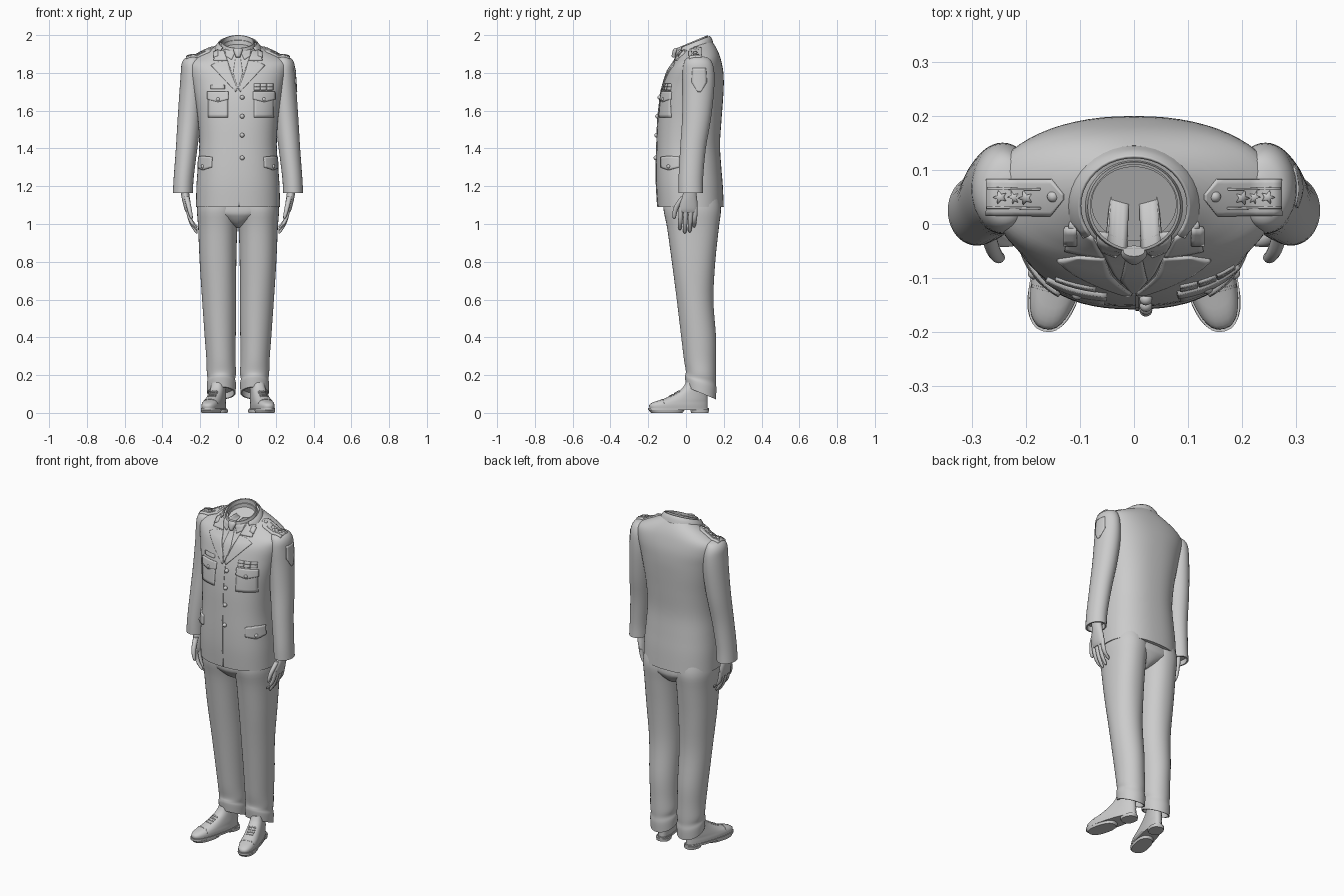
import bpy, bmesh, math
from mathutils import Vector, Matrix
from mathutils.bvhtree import BVHTree

if "Cube" in bpy.data.objects:
    bpy.data.objects.remove(bpy.data.objects["Cube"])

TREES = {}


def finish(bm, name, mirror=False, thick=0):
    bmesh.ops.recalc_face_normals(bm, faces=bm.faces)
    me = bpy.data.meshes.new(name)
    bm.to_mesh(me)
    bm.free()
    ob = bpy.data.objects.new(name, me)
    bpy.context.collection.objects.link(ob)
    if thick:
        m = ob.modifiers.new("thickness", 'SOLIDIFY')
        m.thickness, m.offset = thick, 0
    if mirror:
        m = ob.modifiers.new("mirror", 'MIRROR')
        m.use_mirror_merge = False
    return ob


def spline(keys, sub):
    keys = [tuple(k) + (2, 0)[len(k) - 5:] for k in keys]
    out = []
    for i in range(len(keys) - 1):
        a, b, c, d = keys[max(i - 1, 0)], keys[i], keys[i + 1], keys[min(i + 2, len(keys) - 1)]
        for s in range(sub):
            t = s / sub
            out.append([q + .5 * t * (r - p + t * (2 * p - 5 * q + 4 * r - w + t * (3 * (q - r) + w - p)))
                        for p, q, r, w in zip(a, b, c, d)])
    return out + [list(keys[-1])]


def loft(name, keys, seg=40, sub=4, lip=None, taper=0, cap=True, cut=None, xf=None, mirror=False, thick=0):
    """Stack of superellipse rings; key = z, cx, cy, rx, ry, exponent, tilt."""
    rings = spline(keys, sub)
    if lip:  # turn the last edge inward
        k = list(rings[-1])
        rings.append([k[0], k[1], k[2], k[3] * lip[0], k[4] * lip[0], k[5], k[6]])
        rings.append([k[0] + lip[1]] + rings[-1][1:])
    bm = bmesh.new()
    rows = []
    for z, cx, cy, rx, ry, n, tilt in rings:
        row = []
        for i in range(seg):
            a = 2 * math.pi * i / seg
            c, s = math.cos(a), math.sin(a)
            x = rx * math.copysign(abs(c) ** (2 / n), c) * (1 - taper * s)
            y = ry * math.copysign(abs(s) ** (2 / n), s)
            row.append(bm.verts.new((cx + x, cy + y, z + tilt * y)))
        rows.append(row)
    for r, q in zip(rows, rows[1:]):
        for i in range(seg):
            j = (i + 1) % seg
            bm.faces.new((r[i], r[j], q[j], q[i]))
    if cap:
        bm.faces.new(rows[0])
        bm.faces.new(rows[-1])
    if cut is not None:
        bmesh.ops.delete(bm, geom=[v for v in bm.verts if v.co.y < cut], context='VERTS')
    if xf:
        bm.transform(xf)
    TREES[name] = BVHTree.FromBMesh(bm)
    return finish(bm, name, mirror, thick)


def project(p, d, on):
    d = Vector(d).normalized()
    hits = [h for h in (TREES[o].ray_cast(p - d * .5, d) for o in on) if h[0]]
    if hits:
        return min(hits, key=lambda h: h[3])[0]
    return TREES[on[0]].find_nearest(p)[0]


front = (lambda u, v: Vector((u, .03, v)), (0, 1, 0), ["jacket_body"])
top = (lambda u, v: Vector((u, v, 1.85)), (0, 0, -1), ["jacket_body", "sleeve"])
side = (lambda u, v: Vector((.25, u, v)), (-1, 0, 0), ["sleeve"])
hip = (lambda u, v: Vector((.145 + .07 * u, -.135 + .095 * u, v)), (-.81, .585, 0), ["jacket_body"])
instep = (lambda u, v: SHOE @ Vector((u, v, .1)), (0, 0, -1), ["shoe"])


def patch(name, quads, plane, lift, n=6, mirror=False):
    """Thin cloth pieces laid on a surface by projection."""
    to3d, d, on = plane
    bm = bmesh.new()
    for q in quads:
        a, b, c, e = [Vector(p) for p in q]
        g = []
        for i in range(n + 1):
            for j in range(n + 1):
                p = a.lerp(b, i / n).lerp(e.lerp(c, i / n), j / n)
                g.append(bm.verts.new(project(to3d(p.x, p.y), d, on)))
        for i in range(n):
            for j in range(n):
                k = i * (n + 1) + j
                bm.faces.new((g[k], g[k + n + 1], g[k + n + 2], g[k + 1]))
    bmesh.ops.remove_doubles(bm, verts=bm.verts, dist=1e-5)
    return finish(bm, name, mirror, lift * 2)


def rect(u0, u1, v0, v1):
    return [(u0, v0), (u1, v0), (u1, v1), (u0, v1)]


def button(name, u, v, plane, r, mirror=False):
    p = project(plane[0](u, v), plane[1], plane[2])
    bm = bmesh.new()
    bmesh.ops.create_uvsphere(bm, u_segments=16, v_segments=8, radius=r,
                              matrix=Matrix.Translation(p - Vector(plane[1]).normalized() * .003))
    return finish(bm, name, mirror)


# Jacket body: z, half width, front y, back y, exponent, tilt
body = [(1.09, .222, -.15, .2, 2.4, 0), (1.2, .22, -.157, .195, 2.4, 0), (1.3, .213, -.158, .187, 2.4, 0),
        (1.42, .205, -.155, .18, 2.4, 0), (1.55, .212, -.15, .188, 2.4, 0), (1.66, .228, -.138, .196, 2.4, 0),
        (1.74, .245, -.12, .2, 2.3, 0), (1.81, .262, -.097, .197, 2.3, 0), (1.86, .262, -.072, .184, 2.3, .1),
        (1.895, .21, -.056, .168, 2.2, .2), (1.925, .145, -.05, .145, 2, .32), (1.945, .1, -.05, .125, 2, .4)]
loft("jacket_body", [(z, 0, (f + b) / 2, w, (b - f) / 2, n, t) for z, w, f, b, n, t in body],
     seg=64, lip=(.78, -.05))

# Sleeves
loft("sleeve", [(1.888, .235, .062, .015, .025), (1.878, .238, .062, .042, .058), (1.85, .243, .064, .055, .076),
                (1.8, .243, .066, .06, .084), (1.7, .246, .065, .064, .083), (1.55, .258, .055, .062, .076),
                (1.4, .272, .037, .057, .068), (1.25, .287, .026, .053, .065), (1.165, .292, .025, .053, .065)],
     lip=(.85, .03), mirror=True)

# Hands
loft("palm", [(1.22, .285, .022, .026, .034), (1.16, .28, .02, .022, .036), (1.12, .273, .015, .021, .045),
              (1.08, .266, .012, .018, .049), (1.06, .262, .012, .013, .046)], seg=20, mirror=True)
for i, (y, tip) in enumerate([(-.026, .968), (0, .95), (.026, .956), (.049, .982)]):
    loft(f"finger_{i + 1}", [(1.09, .267, y, .012, .013), (1.04, .258, y - .002, .011, .0125),
                             ((1.04 + tip) / 2, .243, y - .005, .01, .0115),
                             (tip + .01, .223, y - .006, .008, .009), (tip, .218, y - .006, .003, .003)],
         seg=12, mirror=True)
loft("thumb", [(1.145, .272, -.012, .014, .016), (1.1, .262, -.045, .013, .015), (1.06, .253, -.06, .011, .012),
               (1.035, .247, -.062, .008, .009), (1.027, .245, -.062, .003, .003)], seg=12, mirror=True)

# Trousers
loft("trouser_seat", [(1.16, 0, .03, .2, .14, 2.3), (1.07, 0, .033, .212, .15, 2.3), (1.035, 0, .035, .16, .14),
                      (1.0, 0, .037, .06, .11), (.98, 0, .037, .015, .07)])
loft("trouser_leg", [(1.16, .1, .03, .105, .14, 2.2), (1.08, .104, .033, .113, .152, 2.2),
                     (.98, .107, .037, .104, .137, 2.2), (.8, .106, .04, .097, .115, 2.2),
                     (.6, .1, .048, .09, .097), (.4, .094, .067, .082, .092), (.28, .09, .074, .077, .085, 2, -.05),
                     (.21, .088, .079, .077, .08, 2, -.15), (.18, .088, .077, .073, .081, 2, -.25),
                     (.155, .088, .078, .077, .083, 2, -.35), (.105, .088, .079, .075, .079, 2, -.42)],
     lip=(.9, .03), mirror=True)

# Shoes, turned outward
SHOE = Matrix.Translation((.115, 0, 0)) @ Matrix.Rotation(.26, 4, 'Z')


def shoe_part(name, rows, taper):
    loft(name, [(z, 0, (f + b) / 2, w, (b - f) / 2, 2.4) for z, f, b, w in rows],
         seg=36, sub=3, taper=taper, xf=SHOE, mirror=True)


shoe_part("shoe", [(.022, -.198, .118, .046), (.042, -.2, .118, .047), (.058, -.175, .118, .045),
                   (.073, -.125, .118, .043), (.1, -.065, .116, .039), (.13, -.02, .114, .036),
                   (.16, .0, .112, .034)], .12)
shoe_part("sole", [(.014, -.206, .124, .05), (.026, -.206, .124, .05)], .12)
shoe_part("front_sole", [(0, -.19, -.02, .045), (.016, -.204, -.01, .048)], 0)
shoe_part("heel", [(0, .03, .122, .039), (.018, .025, .124, .041)], 0)
patch("shoe_laces", [rect(-.02, .02, y, y + .006) for y in (-.09, -.075, -.06, -.045)], instep, .004, 3, True)
patch("shoe_toe_seam", [rect(-.042, .042, -.132, -.127)], instep, .002, 8, True)

# Shirt and tie
loft("shirt_collar", [(1.92, 0, .032, .093, .086, 2, .42), (1.945, 0, .032, .09, .085, 2, .42),
                      (1.965, 0, .032, .086, .083, 2, .42)], lip=(.94, -.05))
patch("shirt_front", [[(0, 1.72), (0, 1.905), (.075, 1.915), (0, 1.72)]], front, .002, 8, True)
patch("shirt_collar_wing", [[(.008, 1.92), (.07, 1.925), (.06, 1.885), (.034, 1.868)]], front, .006, 6, True)
loft("tie_knot", [(1.932, 0, -.05, .02, .01), (1.918, 0, -.056, .024, .014), (1.888, 0, -.064, .013, .012),
                  (1.882, 0, -.062, .01, .008)], seg=20)
patch("tie", [[(-.011, 1.892), (.011, 1.892), (.025, 1.8), (-.025, 1.8)],
              [(-.025, 1.8), (.025, 1.8), (0, 1.712), (0, 1.712)]], front, .005)

# Jacket collar and lapels
loft("jacket_collar", [(1.91, 0, .035, .128, .108, 2, .4), (1.94, 0, .034, .114, .1, 2, .4),
                       (1.957, 0, .033, .1, .091, 2, .4)], cap=False, cut=-.025, thick=.006)
patch("lapel", [[(.075, 1.918), (.118, 1.918), (.128, 1.865), (.056, 1.865)],
                [(.055, 1.862), (.105, 1.856), (.142, 1.838), (.04, 1.81)],
                [(.04, 1.81), (.142, 1.838), (.012, 1.7), (.004, 1.71)]], front, .006, 8, True)
patch("collar_badge", [rect(.104, .128, -.035, -.005)], top, .009, 3, True)

# Jacket front closure
patch("front_edge", [rect(.003, .009, 1.092, 1.715)], front, .003, 20)
for i, z in enumerate((1.67, 1.57, 1.47, 1.35)):
    button(f"front_button_{i + 1}", .022, z, front, .012)

# Chest pockets, ribbons and name plate
for label, x0, x1 in (("left", .08, .192), ("right", -.16, -.05)):
    xm = (x0 + x1) / 2
    patch(f"{label}_chest_pocket", [rect(x0 + .004, x1 - .004, 1.565, 1.69)], front, .005, 8)
    patch(f"{label}_chest_flap", [[(x0, 1.7), (xm, 1.7), (xm, 1.645), (x0, 1.66)],
                                  [(xm, 1.7), (x1, 1.7), (x1, 1.66), (xm, 1.645)]], front, .008)
    button(f"{label}_chest_button", xm, 1.66, front, .011)
patch("ribbon_bars", [rect(.085 + .034 * i, .117 + .034 * i, 1.708 + .018 * j, 1.724 + .018 * j)
                      for i in range(3) for j in range(2)], front, .005, 3)
patch("name_plate", [rect(-.145, -.07, 1.715, 1.735)], front, .005, 4)

# Hip pocket flaps
patch("hip_flap", [[(0, 1.355), (.5, 1.36), (.5, 1.285), (0, 1.3)],
                   [(.5, 1.36), (1, 1.355), (1, 1.3), (.5, 1.285)]], hip, .007, 6, True)
button("hip_button", .5, 1.305, hip, .011, True)

# Shoulder boards with bars, stars and button
patch("shoulder_board", [rect(.152, .272, .017, .083), [(.152, .017), (.152, .083), (.13, .055), (.13, .045)]],
      top, .007, 8, True)
patch("shoulder_bar", [rect(.17, .27, y, y + .004) for y in (.03, .064)], top, .01, 6, True)


def star(cx, cy, r):
    p = [(cx + r * (1 - .55 * (i % 2)) * math.cos(i * math.pi / 5),
          cy + r * (1 - .55 * (i % 2)) * math.sin(i * math.pi / 5)) for i in range(10)]
    return [[(cx, cy), p[i - 1], p[i], p[(i + 1) % 10]] for i in range(0, 10, 2)]


patch("shoulder_stars", [q for x in (.197, .222, .247) for q in star(x, .05, .013)], top, .011, 1, True)
button("shoulder_button", .15, .051, top, .011, True)

# Sleeve badge on one arm only
patch("sleeve_badge", [[(.035, 1.825), (.105, 1.825), (.11, 1.75), (.03, 1.75)],
                       [(.03, 1.75), (.11, 1.75), (.078, 1.7), (.062, 1.7)]], side, .004)

# Smooth shading with crisp seams
bpy.ops.object.select_all(action='SELECT')
bpy.context.view_layer.objects.active = bpy.data.objects["jacket_body"]
bpy.ops.object.shade_smooth_by_angle(angle=math.radians(40))
